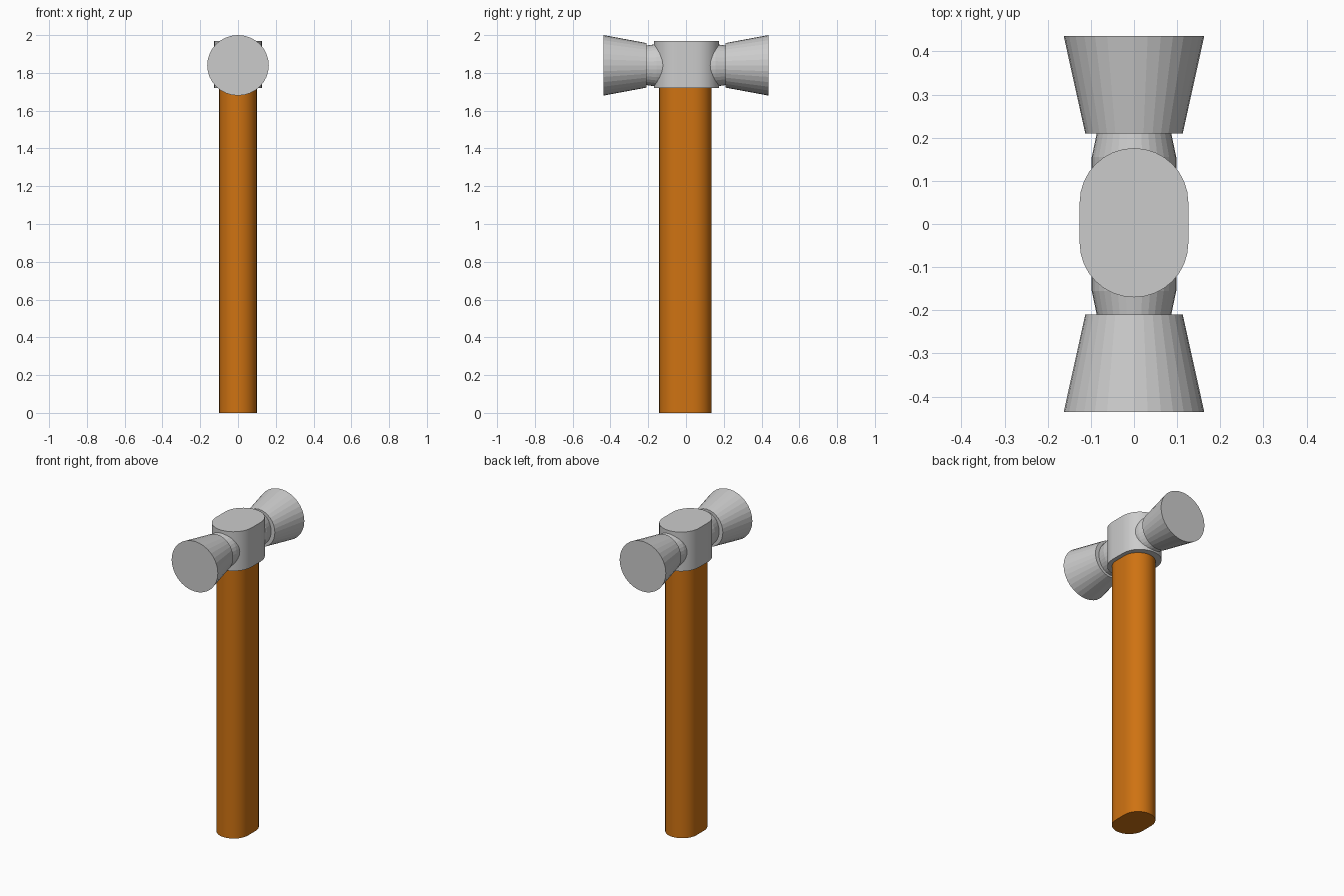
import bpy, bmesh, math

if "Cube" in bpy.data.objects:
    bpy.data.objects.remove(bpy.data.objects["Cube"])

HEAD_Z = 1.84


def make_object(name, bm, smooth=False):
    bmesh.ops.recalc_face_normals(bm, faces=bm.faces)
    mesh = bpy.data.meshes.new(name)
    bm.to_mesh(mesh)
    bm.free()
    obj = bpy.data.objects.new(name, mesh)
    bpy.context.collection.objects.link(obj)
    if smooth:
        bpy.context.view_layer.objects.active = obj
        obj.select_set(True)
        bpy.ops.object.shade_smooth_by_angle(angle=math.radians(30))
        obj.select_set(False)
    return obj


def loft(name, rings, smooth=False):
    """Skin a list of equal-length point rings and cap both ends."""
    bm = bmesh.new()
    loops = [[bm.verts.new(p) for p in ring] for ring in rings]
    n = len(loops[0])
    for a, b in zip(loops, loops[1:]):
        for i in range(n):
            j = (i + 1) % n
            bm.faces.new((a[i], a[j], b[j], b[i]))
    bm.faces.new(loops[0])
    bm.faces.new(loops[-1])
    return make_object(name, bm, smooth)


def stadium(r, half_length, z, cy=0.0, steps=16):
    """Rounded slot outline, long along y."""
    pts = []
    for side in (1, -1):
        for k in range(steps + 1):
            a = math.pi * k / steps
            pts.append((side * r * math.cos(a),
                        cy + side * (half_length + r * math.sin(a)), z))
    return pts


def round_ring(y, rx, rz, n=32):
    return [(rx * math.cos(math.tau * k / n), y,
             HEAD_Z + rz * math.sin(math.tau * k / n)) for k in range(n)]


# Wooden handle
handle = loft("handle", [stadium(0.1, 0.039, z, -0.003) for z in (0, 1.73)], True)
wood = bpy.data.materials.new("orange_wood")
wood.diffuse_color = (0.62, 0.17, 0.006, 1)
wood.use_nodes = True
wood.node_tree.nodes["Principled BSDF"].inputs["Base Color"].default_value = wood.diffuse_color
handle.data.materials.append(wood)

# Central head block
loft("head_block", [stadium(0.126, 0.047, z, 0.003) for z in (1.72, 1.97)], True)

# Tapered necks and flared striking faces on both ends
for s, side in ((-1, "front"), (1, "back")):
    loft(side + "_neck", [round_ring(s * y, rx, rz) for y, rx, rz in
                          ((0.05, 0.098, 0.113), (0.155, 0.098, 0.113),
                           (0.212, 0.086, 0.104))])
    loft(side + "_striker", [round_ring(s * 0.21, 0.113, 0.118),
                             round_ring(s * 0.436, 0.163, 0.16)])
